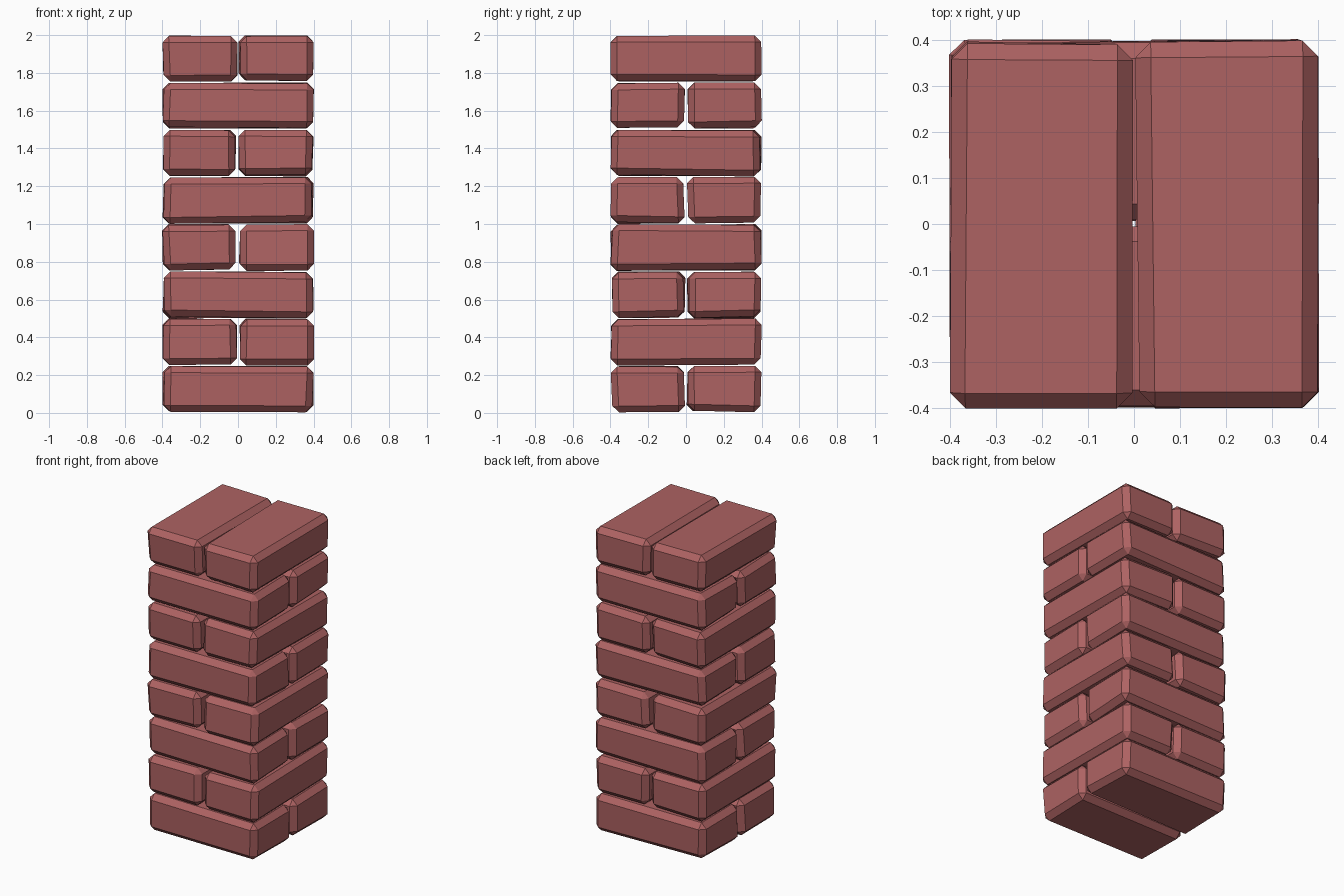
import bpy, bmesh, random
from mathutils import Vector

if "Cube" in bpy.data.objects:
    bpy.data.objects.remove(bpy.data.objects["Cube"])

random.seed(4)
COURSES, PITCH = 8, 0.25
LONG, INNER, OUTER = 0.395, 0.009, 0.395   # half length, inner and outer side of a brick

brick_mat = bpy.data.materials.new("brick_red")
brick_mat.diffuse_color = (0.42, 0.123, 0.123, 1)
brick_mat.use_nodes = True
brick_mat.node_tree.nodes["Principled BSDF"].inputs["Base Color"].default_value = brick_mat.diffuse_color


def jitter(amount):
    return random.uniform(-amount, amount)


def make_brick(name, z0, side, along_x):
    """Hand-cut brick: a box with uneven corners and chamfered edges."""
    bm = bmesh.new()
    bmesh.ops.create_cube(bm, size=1)
    for v in bm.verts:
        a = (LONG + jitter(0.008)) * (1 if v.co.x > 0 else -1)
        b = side * ((OUTER if v.co.y * side > 0 else INNER) + jitter(0.008))
        if v.co.z > 0:
            z = z0 + PITCH - random.uniform(0, 0.007)
        else:
            z = z0 + random.uniform(0, 0.014)
        v.co = Vector((a, b, z)) if along_x else Vector((b, a, z))
    # Swapping axes mirrors the box, so fix normals before chamfering
    bmesh.ops.recalc_face_normals(bm, faces=bm.faces[:])
    bmesh.ops.bevel(bm, geom=bm.edges[:], offset=0.034, offset_type='OFFSET',
                    segments=1, profile=0.5, affect='EDGES')
    mesh = bpy.data.meshes.new(name)
    bm.to_mesh(mesh)
    bm.free()
    mesh.materials.append(brick_mat)
    obj = bpy.data.objects.new(name, mesh)
    bpy.context.collection.objects.link(obj)


# Stacked courses, two bricks each, alternating direction
for i in range(COURSES):
    for side, label in ((-1, "a"), (1, "b")):
        make_brick(f"brick_course_{i + 1}_{label}", i * PITCH, side, i % 2 == 0)
